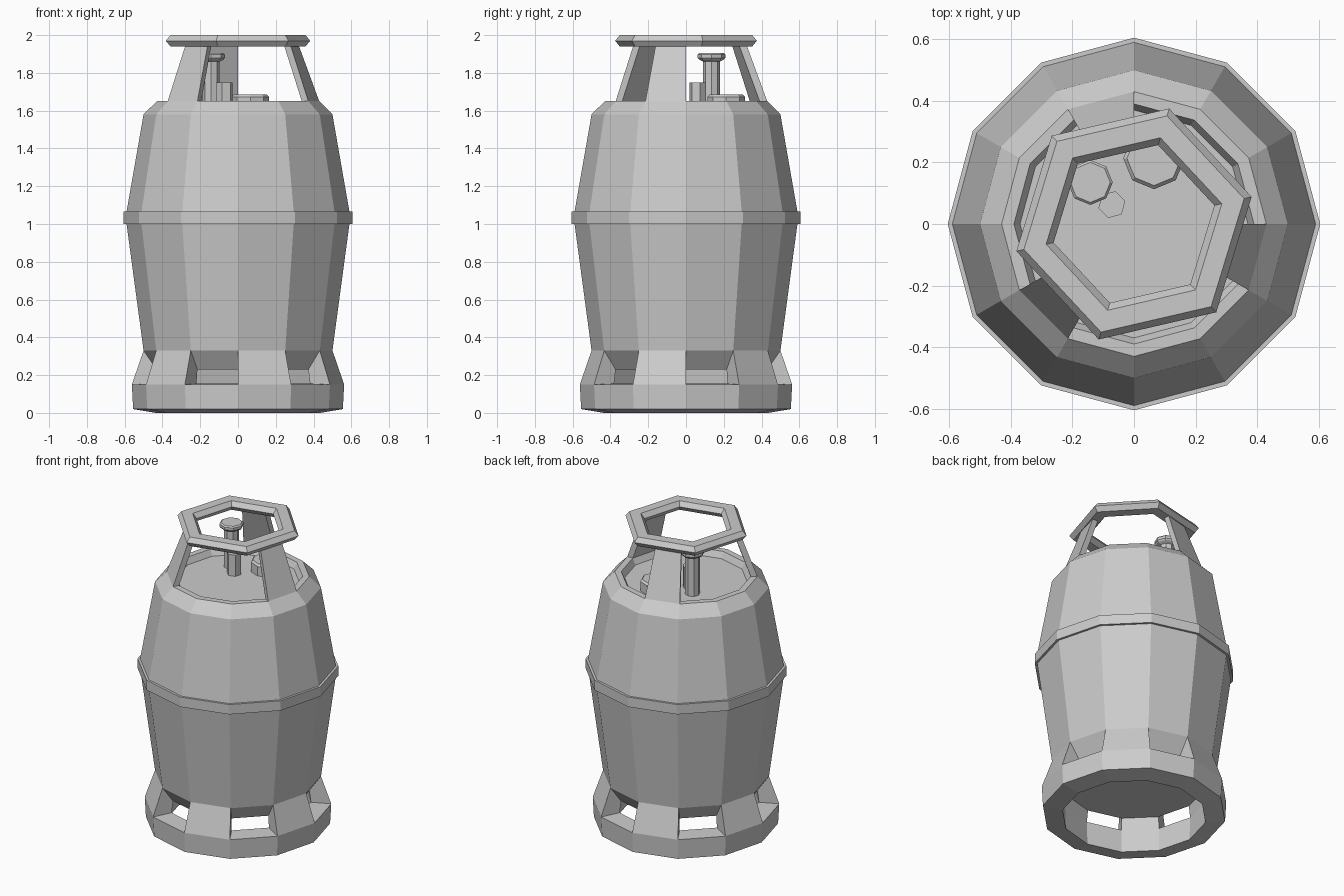
import bpy, bmesh
from math import cos, sin, radians

if "Cube" in bpy.data.objects:
    bpy.data.objects.remove(bpy.data.objects["Cube"])


def sweep(name, profile, angles, ring=True, loop=False, center=(0, 0)):
    """Turn an (r, z) profile through flat-sided steps.
    ring: join last step to first; loop: profile is a closed outline.
    Open ends are capped with a single face."""
    bm = bmesh.new()
    rows = [[bm.verts.new((center[0] + r * cos(radians(a)),
                           center[1] + r * sin(radians(a)), z))
             for r, z in profile] for a in angles]
    n, m = len(rows), len(profile)
    for i in range(n if ring else n - 1):
        a, b = rows[i], rows[(i + 1) % n]
        for j in range(m if loop else m - 1):
            k = (j + 1) % m
            bm.faces.new((a[j], b[j], b[k], a[k]))
    if not ring:
        bm.faces.new(rows[0])
        bm.faces.new(rows[-1])
    elif not loop:
        bm.faces.new([r[0] for r in rows])
        bm.faces.new([r[-1] for r in rows])
    bmesh.ops.recalc_face_normals(bm, faces=bm.faces)
    mesh = bpy.data.meshes.new(name)
    bm.to_mesh(mesh)
    bm.free()
    obj = bpy.data.objects.new(name, mesh)
    bpy.context.collection.objects.link(obj)
    return obj


def steps(n, offset=0):
    return [offset + 360 * i / n for i in range(n)]


# Tank with raised belt and recessed top
sweep("tank_body", [(0.43, 0.23), (0.50, 0.33), (0.59, 1.0), (0.605, 1.0),
                    (0.605, 1.065), (0.59, 1.065), (0.50, 1.58), (0.43, 1.65),
                    (0.39, 1.65), (0.37, 1.61)], steps(12))

# Foot ring
sweep("foot_ring", [(0.555, 0.02), (0.562, 0.15), (0.44, 0.155), (0.435, 0.0)],
      steps(12), loop=True)

# Six legs, on every second side
for i in range(6):
    a = 60 * i + 30
    sweep(f"leg_{i + 1}", [(0.562, 0.15), (0.50, 0.33), (0.43, 0.23), (0.44, 0.155)],
          [a, a + 30], ring=False, loop=True)

# Three handle supports leaning inwards
for i in range(3):
    a = 120 * i + 90
    sweep(f"handle_support_{i + 1}",
          [(0.43, 1.65), (0.32, 1.95), (0.28, 1.95), (0.39, 1.65)],
          [a, a + 30], ring=False, loop=True)

# Six-sided handle ring
sweep("handle_ring", [(0.392, 1.97), (0.367, 2.0), (0.293, 2.0),
                      (0.268, 1.97), (0.293, 1.94), (0.367, 1.94)],
      steps(6, 13), loop=True)

# Valve parts on the recessed top
sweep("tall_valve", [(0.045, 1.60), (0.045, 1.86), (0.065, 1.87), (0.073, 1.88),
                     (0.073, 1.897), (0.065, 1.905)], steps(8),
      center=(-0.142, 0.135))
sweep("short_valve", [(0.045, 1.60), (0.045, 1.75)], steps(6, 15),
      center=(-0.072, 0.063))
sweep("flat_plug", [(0.1, 1.60), (0.1, 1.672), (0.088, 1.685)], steps(8),
      center=(0.065, 0.213))
